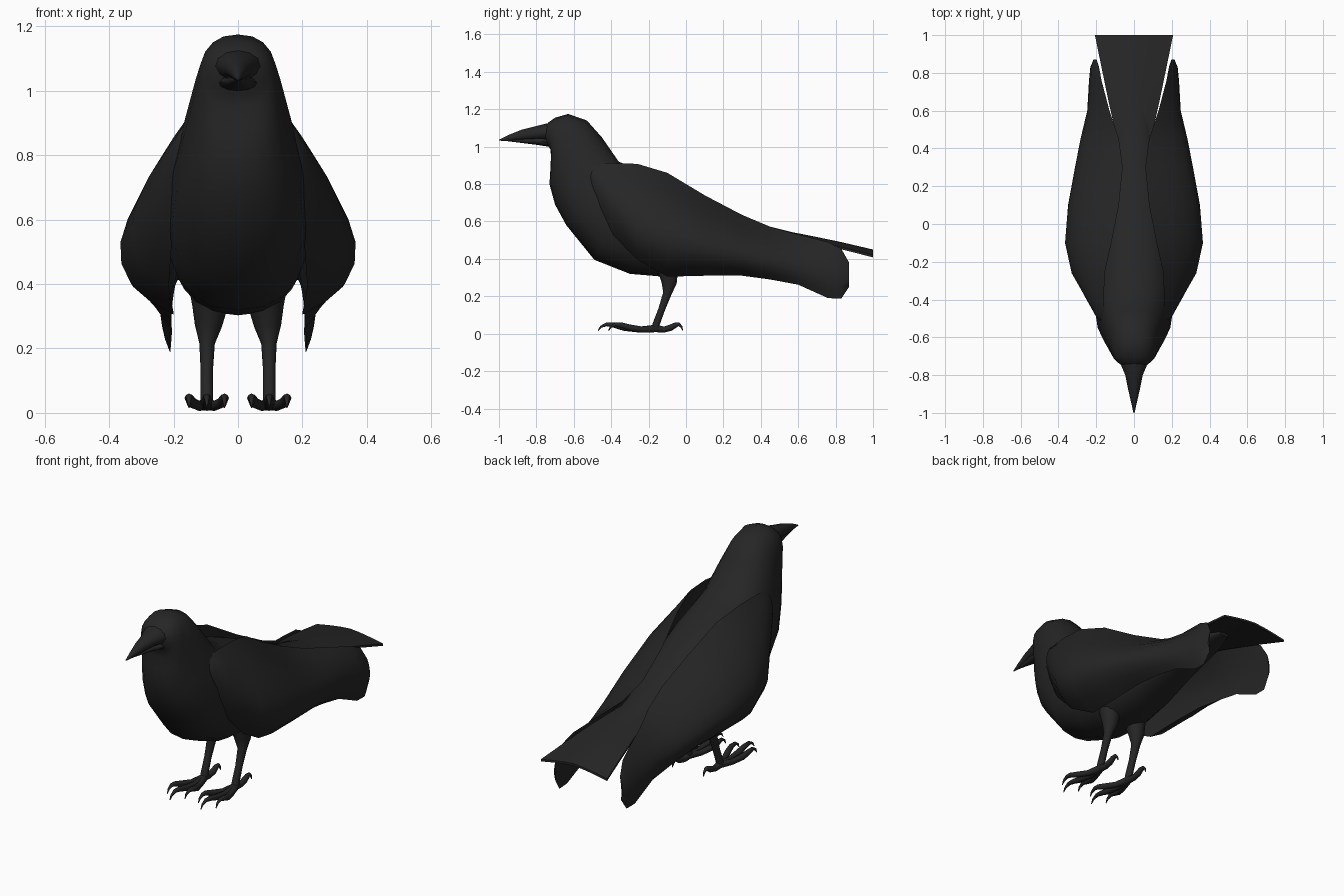
import bpy, bmesh, math
from mathutils import Vector

if "Cube" in bpy.data.objects:
    bpy.data.objects.remove(bpy.data.objects["Cube"])

black = bpy.data.materials.new("feather_black")
black.diffuse_color = (0.019, 0.019, 0.019, 1)
black.use_nodes = True
black.node_tree.nodes["Principled BSDF"].inputs["Base Color"].default_value = black.diffuse_color


def loft(name, rings, angle=50):
    """Skin a list of equal-length closed rings and cap both ends."""
    bm = bmesh.new()
    vr = [[bm.verts.new(p) for p in r] for r in rings]
    n = len(rings[0])
    for a, b in zip(vr, vr[1:]):
        for i in range(n):
            j = (i + 1) % n
            bm.faces.new((a[i], a[j], b[j], b[i]))
    bm.faces.new(vr[0])
    bm.faces.new(vr[-1])
    bmesh.ops.recalc_face_normals(bm, faces=bm.faces)
    me = bpy.data.meshes.new(name)
    bm.to_mesh(me)
    bm.free()
    me.materials.append(black)
    ob = bpy.data.objects.new(name, me)
    bpy.context.collection.objects.link(ob)
    bpy.ops.object.select_all(action='DESELECT')
    ob.select_set(True)
    bpy.context.view_layer.objects.active = ob
    bpy.ops.object.shade_smooth_by_angle(angle=math.radians(angle))
    return ob


def spow(v, e):
    return math.copysign(abs(v) ** e, v)


def section(ty, tz, by, bz, w, n=20, e=0.85):
    """Tilted rounded section between a top and a bottom point."""
    top, bot = Vector((0, ty, tz)), Vector((0, by, bz))
    mid, half = (top + bot) / 2, (top - bot) / 2
    ring = []
    for i in range(n):
        a = math.tau * i / n
        ring.append(mid + half * spow(math.cos(a), e) + Vector((w * spow(math.sin(a), e), 0, 0)))
    return ring


def tube(name, pts, n=8):
    """Round limb through (x, y, z, radius) points."""
    P = [Vector(p[:3]) for p in pts]
    rings = []
    for i, p in enumerate(P):
        d = (P[min(i + 1, len(P) - 1)] - P[max(i - 1, 0)]).normalized()
        ref = Vector((1, 0, 0)) if abs(d.x) < 0.8 else Vector((0, 1, 0))
        u = (ref - d * ref.dot(d)).normalized()
        v = d.cross(u)
        r = pts[i][3]
        rings.append([p + (u * math.cos(math.tau * k / n) + v * math.sin(math.tau * k / n)) * r
                      for k in range(n)])
    return loft(name, rings)


# Head and body: top y, z, bottom y, z, half width
loft("body", [section(*s) for s in [
    (-.76, 1.10, -.745, 1.015, .06),
    (-.735, 1.13, -.725, .985, .09),
    (-.70, 1.155, -.722, .95, .108),
    (-.63, 1.175, -.725, .88, .122),
    (-.53, 1.14, -.73, .80, .138),
    (-.45, 1.05, -.70, .69, .165),
    (-.36, .92, -.64, .58, .20),
    (-.25, .875, -.49, .395, .218),
    (-.10, .82, -.30, .32, .218),
    (.05, .75, -.10, .303, .20),
    (.20, .68, .10, .33, .165),
    (.40, .585, .35, .40, .12),
    (.62, .53, .62, .46, .08),
    (.75, .505, .75, .48, .03)]])

# Beak: overhanging upper bill and thinner lower bill
loft("upper_beak", [section(*s, 12, 1) for s in [
    (-1, 1.037, -1, 1.032, .003),
    (-.95, 1.062, -.95, 1.03, .014),
    (-.88, 1.09, -.88, 1.033, .03),
    (-.80, 1.11, -.80, 1.035, .046),
    (-.74, 1.125, -.74, 1.03, .072),
    (-.68, 1.13, -.68, 1.02, .08)]])
loft("lower_beak", [section(*s, 12, 1) for s in [
    (-.96, 1.036, -.96, 1.03, .004),
    (-.88, 1.045, -.88, 1.02, .02),
    (-.80, 1.05, -.80, 1.01, .036),
    (-.74, 1.05, -.735, 1.0, .06),
    (-.68, 1.05, -.68, .99, .075)]])


# Tail: thin arched fan, y, half width, centre z, edge z
def tail_ring(y, w, zc, ze, t=.012, n=8):
    xs = [-1 + 2 * i / n for i in range(n + 1)]
    top = [Vector((x * w, y, zc + (ze - zc) * abs(x) ** 1.4)) for x in xs]
    return top + [p - Vector((0, 0, t)) for p in reversed(top)]


loft("tail", [tail_ring(*s) for s in [
    (.25, .06, .63, .60), (.45, .09, .565, .545), (.65, .135, .527, .505),
    (.82, .17, .492, .466), (1.0, .207, .45, .42)]], 40)


# Wings: y, then top, outermost and bottom (x, z)
WING = [
    (-.525, (.15, .87), (.168, .84), (.165, .79)),
    (-.49, (.155, .905), (.20, .82), (.18, .69)),
    (-.40, (.16, .912), (.25, .72), (.205, .54)),
    (-.26, (.155, .908), (.33, .585), (.215, .395)),
    (-.10, (.12, .86), (.365, .53), (.20, .305)),
    (.10, (.08, .74), (.347, .49), (.20, .31)),
    (.30, (.06, .635), (.305, .45), (.205, .31)),
    (.45, (.08, .572), (.275, .42), (.21, .29)),
    (.60, (.13, .53), (.242, .39), (.21, .262)),
    (.76, (.172, .49), (.236, .34), (.212, .19)),
    (.83, (.185, .455), (.23, .32), (.21, .188)),
    (.872, (.198, .38), (.214, .31), (.205, .25))]


def wing_ring(side, y, top, out, bot, n=8):
    t, o, b = Vector(top), Vector(out), Vector(bot)
    ctrl = o * 2 - (t + b) / 2
    pts = []
    for i in range(n + 1):
        f = i / n
        pts.append(t * (1 - f) ** 2 + ctrl * 2 * f * (1 - f) + b * f * f)
    # concave inner face follows the outer curve part way
    ictrl = (t + b) / 2 + (ctrl - (t + b) / 2) * .35
    for f in (.75, .5, .25):
        pts.append(t * (1 - f) ** 2 + ictrl * 2 * f * (1 - f) + b * f * f)
    return [Vector((side * p.x, y, p.y)) for p in pts]


# Toe profile: distance along toe, height, radius
TOE = [(0, .028, .02), (.09, .022, .016), (.17, .032, .017), (.225, .046, .014),
       (.265, .05, .010), (.295, .037, .006), (.31, .016, .002)]

for side, tag in ((-1, "right"), (1, "left")):
    loft("wing_" + tag, [wing_ring(side, *s) for s in WING], 60)
    # Leg with feathered thigh
    tube("leg_" + tag, [(side * x, y, z, r) for x, y, z, r in [
        (.085, -.10, .40, .07), (.087, -.095, .33, .055), (.092, -.09, .27, .042),
        (.096, -.10, .215, .024), (.097, -.13, .13, .019), (.097, -.16, .05, .02),
        (.097, -.165, .02, .02)]], 10)
    # Toes: sideways spread, forward direction, length scale
    for name, dx, dy, s in (("middle", 0, -1, 1), ("inner", -.055, -1, .82),
                            ("outer", .055, -1, .82), ("back", 0, 1, .46)):
        tube(f"toe_{name}_{tag}",
             [(side * (.097 + dx * min(1, d / .2)), -.16 + dy * d * s, z, r)
              for d, z, r in TOE])
